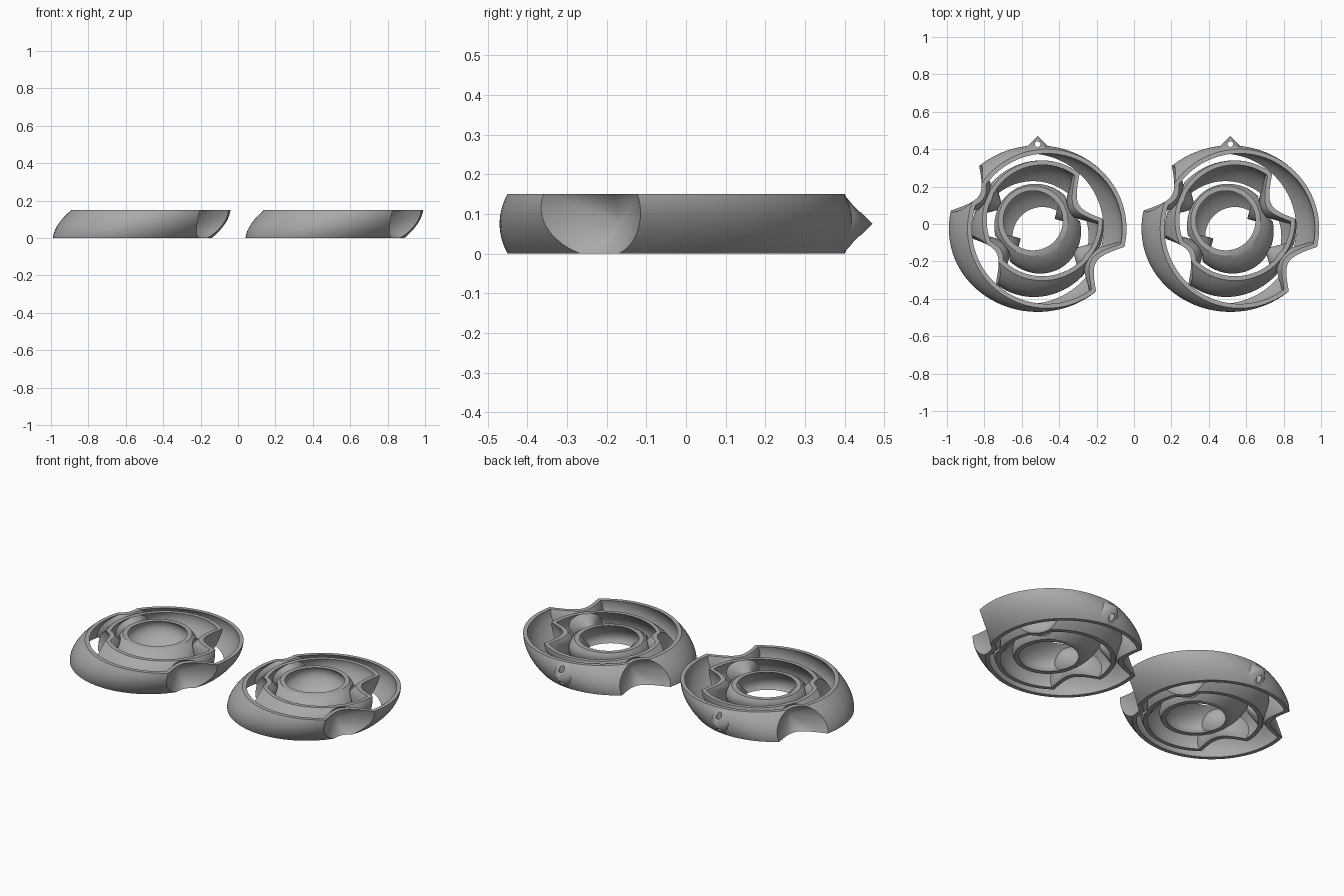
import bpy, bmesh, math
from mathutils import Matrix, Vector

if "Cube" in bpy.data.objects:
    bpy.data.objects.remove(bpy.data.objects["Cube"], do_unlink=True)

H = 0.15          # band height
MID = H / 2
WALL = 0.022
SHIFT = 0.05      # lean of each band between mid height and rim
CENTRE = Vector((0.515, -0.025, 0))

grey = bpy.data.materials.new("satin_grey")
grey.use_nodes = True
grey.diffuse_color = (0.4, 0.4, 0.4, 1)
grey.node_tree.nodes["Principled BSDF"].inputs["Base Color"].default_value = (0.4, 0.4, 0.4, 1)


def new_object(name, bm):
    bmesh.ops.recalc_face_normals(bm, faces=bm.faces)
    mesh = bpy.data.meshes.new(name)
    bm.to_mesh(mesh)
    bm.free()
    mesh.materials.append(grey)
    obj = bpy.data.objects.new(name, mesh)
    bpy.context.collection.objects.link(obj)
    return obj


def leaning_zone(name, radius, half_height, lean, margin=0.0, sides=96, steps=12):
    """Slice of a leaning ellipsoid, capped flat at both ends."""
    bm = bmesh.new()
    rings = []
    for i in range(steps + 1):
        z = -MID - margin + (H + 2 * margin) * i / steps
        r = radius * math.sqrt(1 - (z / half_height) ** 2)
        off = SHIFT * z / MID
        cx, cy = off * math.cos(lean), off * math.sin(lean)
        rings.append([bm.verts.new((cx + r * math.cos(a), cy + r * math.sin(a), z + MID))
                      for a in (2 * math.pi * k / sides for k in range(sides))])
    for low, high in zip(rings, rings[1:]):
        for k in range(sides):
            n = (k + 1) % sides
            bm.faces.new((low[k], low[n], high[n], high[k]))
    bm.faces.new(rings[0])
    bm.faces.new(rings[-1])
    return new_object(name, bm)


def cone(name, angle, tip, length, outward=True):
    """Right-angled horizontal cone on the ray at angle; it opens outward or inward."""
    bm = bmesh.new()
    bmesh.ops.create_cone(bm, cap_ends=True, segments=64, radius1=0, radius2=length,
                          depth=length, matrix=Matrix.Translation((0, 0, length / 2)))
    bmesh.ops.remove_doubles(bm, verts=bm.verts, dist=1e-5)
    turn = Matrix.Rotation(math.pi / 2 if outward else -math.pi / 2, 4, 'Y')
    place = Matrix.Rotation(angle, 4, 'Z') @ Matrix.Translation((tip, 0, MID)) @ turn
    bmesh.ops.transform(bm, matrix=place, verts=bm.verts)
    return new_object(name, bm)


def combine(target, tool, operation):
    """Apply a boolean and remove the tool."""
    tool.hide_render = True
    mod = target.modifiers.new("cut", 'BOOLEAN')
    mod.operation, mod.object, mod.solver = operation, tool, 'EXACT'
    bpy.context.view_layer.update()
    deps = bpy.context.evaluated_depsgraph_get()
    mesh = bpy.data.meshes.new_from_object(target.evaluated_get(deps))
    target.modifiers.clear()
    target.data = mesh
    bpy.data.objects.remove(tool, do_unlink=True)


def ring(name, radius, lean_deg, dents, loop=False, core=0.0):
    """Hollow band with opposed conical dents whose skins poke inward."""
    lean = math.radians(lean_deg)
    half = radius * 0.57
    body = leaning_zone(name, radius, half, lean)
    cavity = leaning_zone("cavity", radius - WALL, half - WALL / 2, lean, margin=0.01)
    if loop:
        combine(body, cone("loop_cone", math.pi / 2, 0.495, 0.075, outward=False), 'UNION')
    for angle, tip in dents:
        for turn in (0, 180):
            a = math.radians(angle + turn)
            combine(body, cone("dent", a, tip, 0.4), 'DIFFERENCE')
            combine(cavity, cone("dent_skin", a, tip - WALL * 1.3, 0.4), 'DIFFERENCE')
    combine(body, cavity, 'DIFFERENCE')
    if core:  # keep dent tips clear of the ring inside
        bm = bmesh.new()
        bmesh.ops.create_cone(bm, cap_ends=True, segments=64, radius1=core, radius2=core, depth=1)
        clear = new_object("clearance", bm)
        keep_angle = math.radians(dents[0][0])
        # only the receiving dents are trimmed
        clear.data.transform(Matrix.Rotation(keep_angle, 4, 'Z') @ Matrix.Diagonal((1, 0.3, 1, 1)))
        combine(body, clear, 'DIFFERENCE')
    if loop:
        bm = bmesh.new()
        bmesh.ops.create_cone(bm, cap_ends=True, segments=24, radius1=0.015, radius2=0.015,
                              depth=1, matrix=Matrix.Translation((0, 0.452, 0)))
        combine(body, new_object("loop_hole", bm), 'DIFFERENCE')
    return body


rings = [
    ring("outer_ring", 0.445, 0, [(-30, 0.285)], loop=True),
    ring("middle_ring", 0.347, 60, [(-30, 0.243), (30, 0.18)], core=0.236),
    ring("inner_ring", 0.228, 120, [(30, 0.133)]),
]

# Shade, then place one set on each side
for obj in rings:
    bpy.ops.object.select_all(action='DESELECT')
    obj.select_set(True)
    bpy.context.view_layer.objects.active = obj
    bpy.ops.object.shade_smooth_by_angle(angle=math.radians(30))
    twin = obj.copy()
    bpy.context.collection.objects.link(twin)
    twin.name = "right_" + obj.name
    obj.name = "left_" + obj.name
    obj.location = CENTRE
    twin.location = (-CENTRE.x, CENTRE.y, 0)
